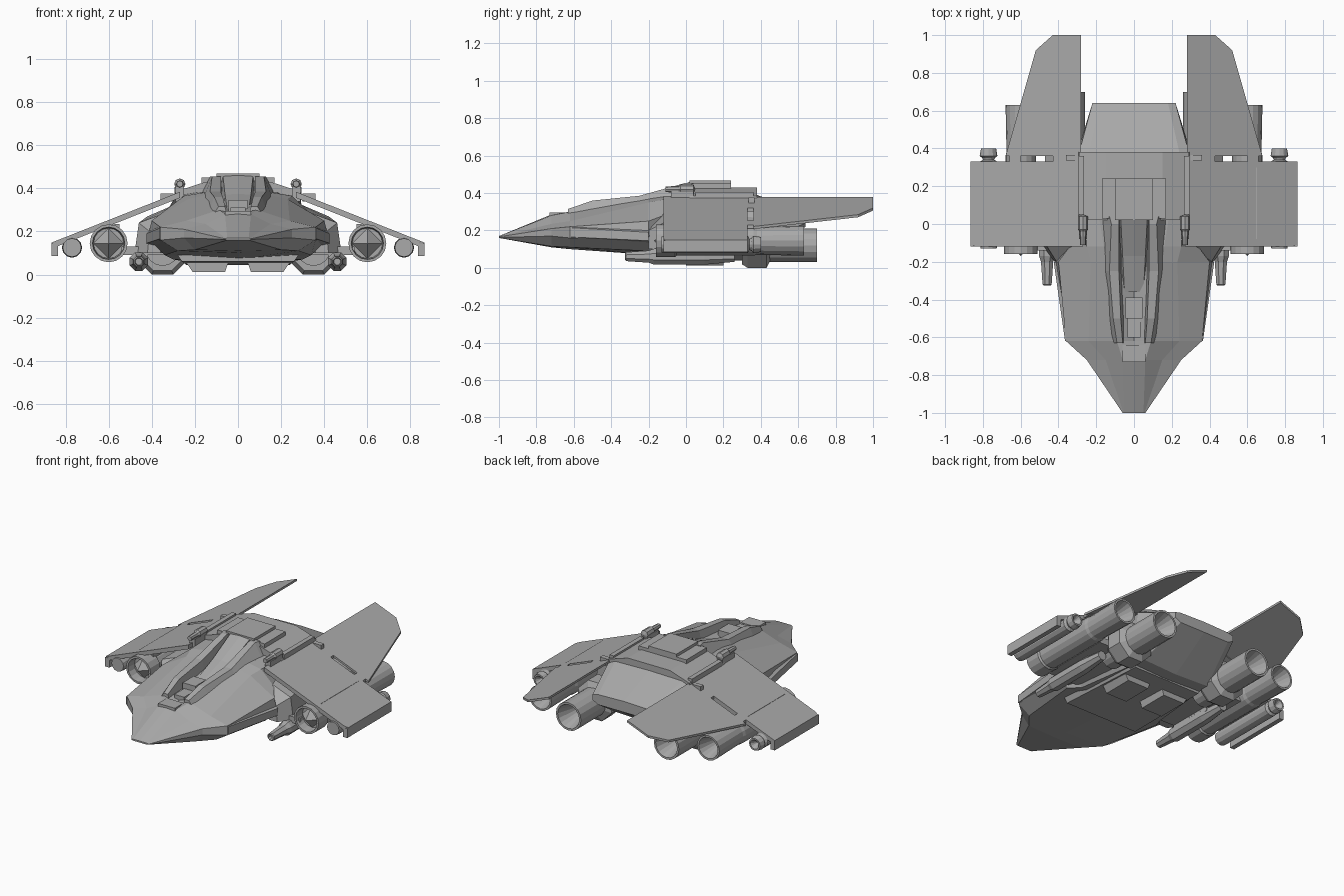
import bpy, bmesh, math

old = bpy.data.objects.get("Cube")
if old:
    bpy.data.objects.remove(old, do_unlink=True)

grey = bpy.data.materials.new("hull_grey")
grey.use_nodes = True
colour = (0.4, 0.4, 0.4, 1)
grey.diffuse_color = colour
grey.node_tree.nodes["Principled BSDF"].inputs["Base Color"].default_value = colour


def finish(name, bm, mirror):
    """Turn a bmesh into an object, optionally mirrored to the other side."""
    bmesh.ops.remove_doubles(bm, verts=bm.verts, dist=1e-5)
    bmesh.ops.recalc_face_normals(bm, faces=bm.faces)
    mesh = bpy.data.meshes.new(name)
    bm.to_mesh(mesh)
    bm.free()
    mesh.materials.append(grey)
    obj = bpy.data.objects.new(name, mesh)
    bpy.context.collection.objects.link(obj)
    if mirror:
        obj.modifiers.new("Mirror", 'MIRROR').use_mirror_merge = False
    return obj


def skin(name, rings, mirror):
    """Join rings of 3D points and cap both ends."""
    bm = bmesh.new()
    rings = [[bm.verts.new(p) for p in ring] for ring in rings]
    count = len(rings[0])
    for a, b in zip(rings, rings[1:]):
        for i in range(count):
            j = (i + 1) % count
            bm.faces.new((a[i], a[j], b[j], b[i]))
    bm.faces.new(rings[0])
    bm.faces.new(rings[-1])
    return finish(name, bm, mirror)


def loft(name, sections, mirror=False):
    """Sections run along y; a centred one lists only its left half."""
    rings = []
    for y, pts in sections:
        loop = list(pts)
        if not mirror:
            loop += [(-x, z) for x, z in reversed(pts) if x > 0]
        rings.append([(x, y, z) for x, z in loop])
    return skin(name, rings, mirror)


def box(name, xs, ys, zs, mirror=True):
    (x0, x1), (z0, z1) = xs, zs
    pts = [(x0, z0), (x1, z0), (x1, z1), (x0, z1)]
    return loft(name, [(y, pts) for y in ys], True) if mirror else \
        loft(name, [(y, [(0, z1), (x1, z1), (x1, z0), (0, z0)]) for y in ys])


def lathe(name, x, z, profile, sides=16, turn=0.0):
    """Turn (radius, y) points about an axis along y."""
    rings = []
    for r, y in profile:
        angles = [math.tau * i / sides + turn for i in range(sides)]
        rings.append([(x + r * math.cos(a), y, z + r * math.sin(a)) for a in angles])
    bm = bmesh.new()
    rings = [[bm.verts.new(p) for p in ring] for ring in rings]
    for a, b in zip(rings, rings[1:]):
        for i in range(sides):
            j = (i + 1) % sides
            bm.faces.new((a[i], a[j], b[j], b[i]))
    return finish(name, bm, True)


def plate(name, outline, thick):
    """Flat panel lying on the drooping wing plane."""
    top = [(x, y, 0.49 - 0.395 * x) for x, y in outline]
    return skin(name, [top, [(x, y, z - thick) for x, y, z in top]], True)


# Main hull, nose to tail
loft("hull", [
    (-1, [(0, .17), (.05, .17), (.055, .168), (.06, .166), (.06, .163), (.05, .16), (0, .16)]),
    (-.72, [(0, .285), (.06, .28), (.15, .235), (.25, .21), (.25, .17), (.2, .115), (0, .11)]),
    (-.62, [(0, .28), (.09, .3), (.24, .25), (.36, .22), (.36, .16), (.28, .11), (0, .1)]),
    (-.2, [(0, .3), (.14, .37), (.23, .35), (.4, .25), (.42, .17), (.34, .09), (0, .07)]),
    (-.12, [(0, .33), (.16, .38), (.25, .365), (.34, .28), (.34, .15), (.3, .07), (0, .065)]),
    (.38, [(0, .39), (.24, .385), (.29, .36), (.3, .27), (.3, .13), (.24, .06), (0, .05)]),
    (.64, [(0, .29), (.18, .285), (.22, .275), (.22, .26), (.22, .24), (.18, .22), (0, .22)]),
])

# Raised brow behind the nose and side cheek panels
box("nose_brow", (0, .06), (-.73, -.64), (.25, .295), False)
loft("cheek_panel", [
    (-.62, [(.3, .15), (.365, .165), (.365, .215), (.3, .23)]),
    (-.2, [(.36, .13), (.425, .145), (.425, .19), (.36, .24)]),
], True)

# Cockpit rails, sloped canopy and console
loft("cockpit_rail", [
    (-.63, [(.12, .27), (.09, .315), (.06, .315), (.05, .27)]),
    (-.5, [(.14, .28), (.11, .36), (.07, .36), (.05, .27)]),
    (-.25, [(.17, .33), (.13, .385), (.08, .385), (.06, .29)]),
    (0, [(.17, .37), (.12, .455), (.08, .455), (.07, .36)]),
    (.04, [(.17, .37), (.13, .455), (.08, .455), (.07, .36)]),
], True)
loft("canopy", [
    (-.36, [(0, .31), (.05, .305), (.07, .27), (0, .27)]),
    (-.17, [(0, .375), (.06, .37), (.08, .29), (0, .29)]),
    (.03, [(0, .465), (.07, .46), (.09, .37), (0, .37)]),
])
box("console", (0, .035), (-.6, -.48), (.26, .31), False)
box("seat", (0, .045), (-.5, -.39), (.26, .345), False)

# Stepped deck on the back
loft("deck", [(y, [(0, .43), (.15, .43), (.29, .385), (.3, .35), (0, .35)]) for y in (.02, .38)])
box("deck_step", (0, .17), (.03, .24), (.4, .45), False)
box("deck_hatch", (0, .1), (.02, .24), (.4, .468), False)
box("deck_strip", (.265, .295), (.05, .36), (.36, .405))
lathe("deck_gun", .27, .42, [(0, -.11), (.015, -.11), (.018, -.04), (.026, -.03),
                             (.026, .04), (0, .05)], 8)
box("deck_gun_mount", (.25, .29), (-.08, .04), (.34, .41))

# Wings, hinges and tail fins
plate("wing", [(.27, -.12), (.84, -.12), (.865, -.11), (.865, .33), (.27, .33)], .028)
box("wing_tip", (.835, .865), (-.12, .33), (.085, .145))
plate("inner_hinge", [(.28, .32), (.43, .32), (.43, .38), (.28, .38)], .02)
plate("outer_hinge", [(.6, .32), (.66, .32), (.66, .38), (.6, .38)], .02)
box("hinge_peg", (.3, .36), (.335, .365), (.34, .375))
plate("tail_fin", [(.28, .36), (.68, .36), (.52, .92), (.43, 1), (.28, 1)], .014)

# Outer engines with pointed intakes and hollow nozzles
lathe("outer_engine", .6, .145, [
    (0, -.1), (.07, -.1), (.075, -.16), (.088, -.16), (.088, -.06), (.08, -.05),
    (.08, .36), (.075, .38), (.08, .63), (.068, .63), (.03, .5), (0, .5)])
lathe("intake_spike", .6, .145, [(0, -.17), (.07, -.1)], 4)
box("engine_pylon", (.55, .65), (-.08, .3), (.17, .235))

# Inner engines behind faceted collars
lathe("inner_engine", .35, .12, [
    (0, .2), (.08, .2), (.08, .42), (.09, .45), (.09, .7), (.077, .7), (.035, .56), (0, .56)])
lathe("engine_collar", .35, .12, [(0, .3), (.11, .3), (.13, .33), (.13, .43), (.09, .45)],
      8, math.pi / 8)

# Wing-tip pods
lathe("tip_pod", .77, .125, [
    (0, -.13), (.043, -.13), (.046, -.1), (.046, .33), (.03, .34), (.034, .35),
    (.047, .36), (.04, .4), (.03, .4), (0, .36)], 12)
box("tip_pod_pylon", (.75, .8), (-.08, .28), (.14, .17))

# Lower wing roots and gun pods
box("wing_root", (.28, .54), (-.14, .33), (.09, .13))
loft("root_fairing", [
    (-.2, [(.36, .1), (.42, .1), (.41, .2), (.36, .2)]),
    (-.12, [(.3, .1), (.48, .1), (.46, .24), (.3, .3)]),
    (.3, [(.28, .1), (.45, .1), (.42, .27), (.28, .33)]),
], True)
lathe("gun_pod", .46, .06, [
    (0, -.3), (.016, -.3), (.02, -.325), (.026, -.32), (.035, -.2), (.046, -.17),
    (.046, .1), (.03, .26), (0, .26)], 8, math.pi / 8)
box("gun_pylon", (.42, .49), (-.14, .16), (.06, .1))

# Belly skids and keel plate
loft("belly_skid", [
    (y, [(.04, .07), (.06, .012), (.21, .012), (.25, .07)]) for y in (0, .2)], True)
loft("keel_plate", [
    (-.3, [(0, .09), (.28, .09), (.26, .06), (0, .06)]),
    (.3, [(0, .08), (.26, .08), (.24, .045), (0, .045)]),
])
